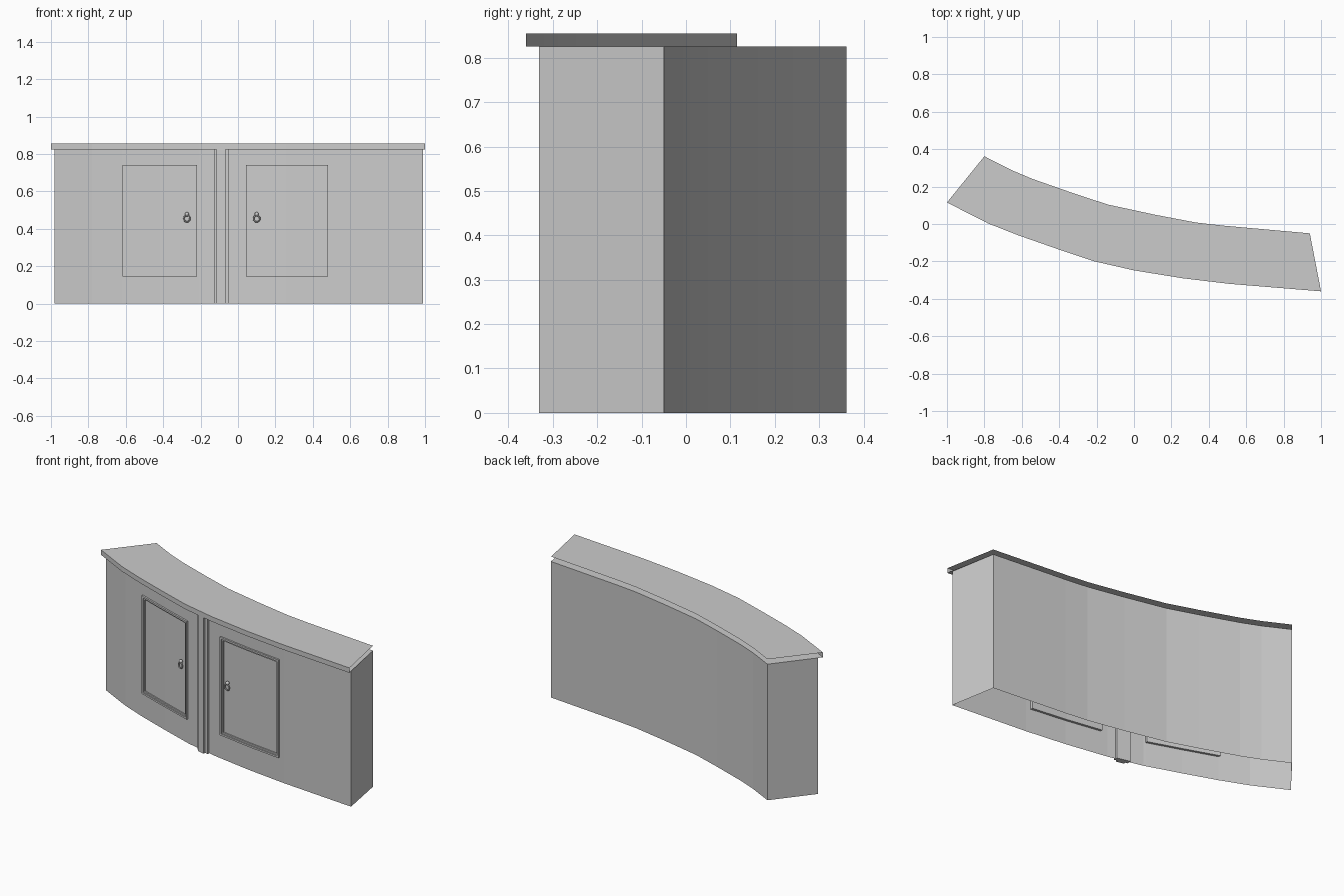
import bpy, bmesh, math
from mathutils import Vector

cube = bpy.data.objects.get("Cube")
if cube:
    bpy.data.objects.remove(cube, do_unlink=True)

grey = bpy.data.materials.new("plain_grey")
grey.use_nodes = True
grey.diffuse_color = (0.6, 0.6, 0.6, 1)
grey.node_tree.nodes["Principled BSDF"].inputs["Base Color"].default_value = (0.6, 0.6, 0.6, 1)

# Plan outline: front and back edges of the worktop
FRONT = [(-1, .115), (-.78, .003), (-.62, -.06), (-.42, -.13), (-.21, -.2), (0, -.248),
         (.26, -.29), (.51, -.32), (1, -.36)]
BACK = [(-.8, .362), (-.65, .286), (-.54, .24), (-.32, .163), (-.14, .104), (.11, .05),
        (.33, .008), (.47, -.008), (.94, -.05)]
BODY_TOP, TOP, INSET = .825, .855, .028
DOORS = {"left_door": (.043, .48, .1), "right_door": (-.617, -.22, -.273)}
DOOR_Z = (.145, .74)


def edge_y(x):
    for (xa, ya), (xb, yb) in zip(FRONT, FRONT[1:]):
        if x <= xb or xb == 1:
            return ya + (yb - ya) * (x - xa) / (xb - xa)


def front_point(x, depth, z):
    """Point at x, set back from the worktop edge along its normal."""
    s = (edge_y(x + .05) - edge_y(x - .05)) / .1
    n = Vector((-s, 1)).normalized()
    px = x - n.x * depth
    return Vector((x, edge_y(px) + n.y * depth, z))


def stations(x0, x1, extra=()):
    inner = [p[0] for p in FRONT] + list(extra)
    return [x0] + sorted(x for x in inner if x0 + .004 < x < x1 - .004) + [x1]


def finish(name, bm, fix_normals=True):
    bmesh.ops.remove_doubles(bm, verts=bm.verts, dist=1e-5)
    if fix_normals:
        bmesh.ops.recalc_face_normals(bm, faces=bm.faces)
    mesh = bpy.data.meshes.new(name)
    bm.to_mesh(mesh)
    bm.free()
    mesh.materials.append(grey)
    obj = bpy.data.objects.new(name, mesh)
    bpy.context.collection.objects.link(obj)
    return obj


def face(bm, pts):
    return bm.faces.new([bm.verts.new(p) for p in pts])


def curved_block(bm, x0, x1, z0, z1, d0, d1):
    """Solid that follows the front curve between two depths."""
    rings = []
    for x in stations(x0, x1):
        rings.append([bm.verts.new(front_point(x, INSET + d, z))
                      for d, z in ((d0, z0), (d1, z0), (d1, z1), (d0, z1))])
    for a, b in zip(rings, rings[1:]):
        for i in range(4):
            j = (i + 1) % 4
            bm.faces.new((a[i], a[j], b[j], b[i]))
    bm.faces.new(rings[0])
    bm.faces.new(rings[-1][::-1])


def frame(bm, x0, x1, z0, z1, w, d0, d1):
    for box in ((x0, x1, z0, z0 + w), (x0, x1, z1 - w, z1),
                (x0, x0 + w, z0 + w, z1 - w), (x1 - w, x1, z0 + w, z1 - w)):
        curved_block(bm, *box, d0, d1)


# Body: curved front with door openings, ends, back and top, open below
bm = bmesh.new()
splits = [x for d in DOORS.values() for x in d[:2]]
xs = stations(-.98, .99, splits)
levels = (0, *DOOR_Z, BODY_TOP)
for a, b in zip(xs, xs[1:]):
    for za, zb in zip(levels, levels[1:]):
        in_door = any(d[0] < (a + b) / 2 < d[1] for d in DOORS.values())
        if in_door and za == DOOR_Z[0]:
            continue
        face(bm, [front_point(a, INSET, za), front_point(b, INSET, za),
                  front_point(b, INSET, zb), front_point(a, INSET, zb)])
back = [Vector((x, y, 0)) for x, y in BACK]
wall = [front_point(xs[-1], INSET, 0)] + back[::-1] + [front_point(xs[0], INSET, 0)]
up = Vector((0, 0, BODY_TOP))
for a, b in zip(wall, wall[1:]):
    face(bm, [a, b, b + up, a + up])
face(bm, [front_point(x, INSET, BODY_TOP) for x in xs] + [p + up for p in back[::-1]])
finish("cabinet_body", bm)

# Worktop: upper and lower sheets joined by a strip along the front
bm = bmesh.new()
for z, step in ((TOP, 1), (BODY_TOP + .001, -1)):
    face(bm, [(x, y, z) for x, y in (FRONT + BACK[::-1])[::step]])
for (xa, ya), (xb, yb) in zip(FRONT, FRONT[1:]):
    face(bm, [(xa, ya, BODY_TOP), (xb, yb, BODY_TOP), (xb, yb, TOP), (xa, ya, TOP)])
finish("worktop", bm, False)

# Central pilaster: wide backing with a raised middle
bm = bmesh.new()
curved_block(bm, -.128, -.047, 0, BODY_TOP, -.014, .01)
curved_block(bm, -.115, -.068, 0, BODY_TOP, -.027, .01)
finish("pilaster", bm)

# Doors with stepped frames and ring pulls
for name, (x0, x1, knob_x) in DOORS.items():
    z0, z1 = DOOR_Z
    bm = bmesh.new()
    curved_block(bm, x0 + .018, x1 - .018, z0 + .018, z1 - .018, .004, .012)
    finish(name, bm)

    bm = bmesh.new()
    frame(bm, x0, x1, z0, z1, .011, -.01, .014)
    frame(bm, x0 + .011, x1 - .011, z0 + .011, z1 - .011, .009, -.003, .014)
    finish(name + "_frame", bm)

    spot = front_point(knob_x, INSET - .008, .478)
    bpy.ops.mesh.primitive_uv_sphere_add(segments=12, ring_count=8, radius=.011, location=spot)
    knob = bpy.context.object
    knob.name = name + "_knob"
    slope = (edge_y(knob_x + .05) - edge_y(knob_x - .05)) / .1
    bpy.ops.mesh.primitive_torus_add(
        major_segments=20, minor_segments=6, major_radius=.017, minor_radius=.004,
        location=spot + Vector((0, -.004, -.024)),
        rotation=(math.pi / 2, 0, math.atan(slope)))
    ring = bpy.context.object
    ring.name = name + "_ring_pull"
    for obj in (knob, ring):
        obj.data.materials.append(grey)
        for p in obj.data.polygons:
            p.use_smooth = True
